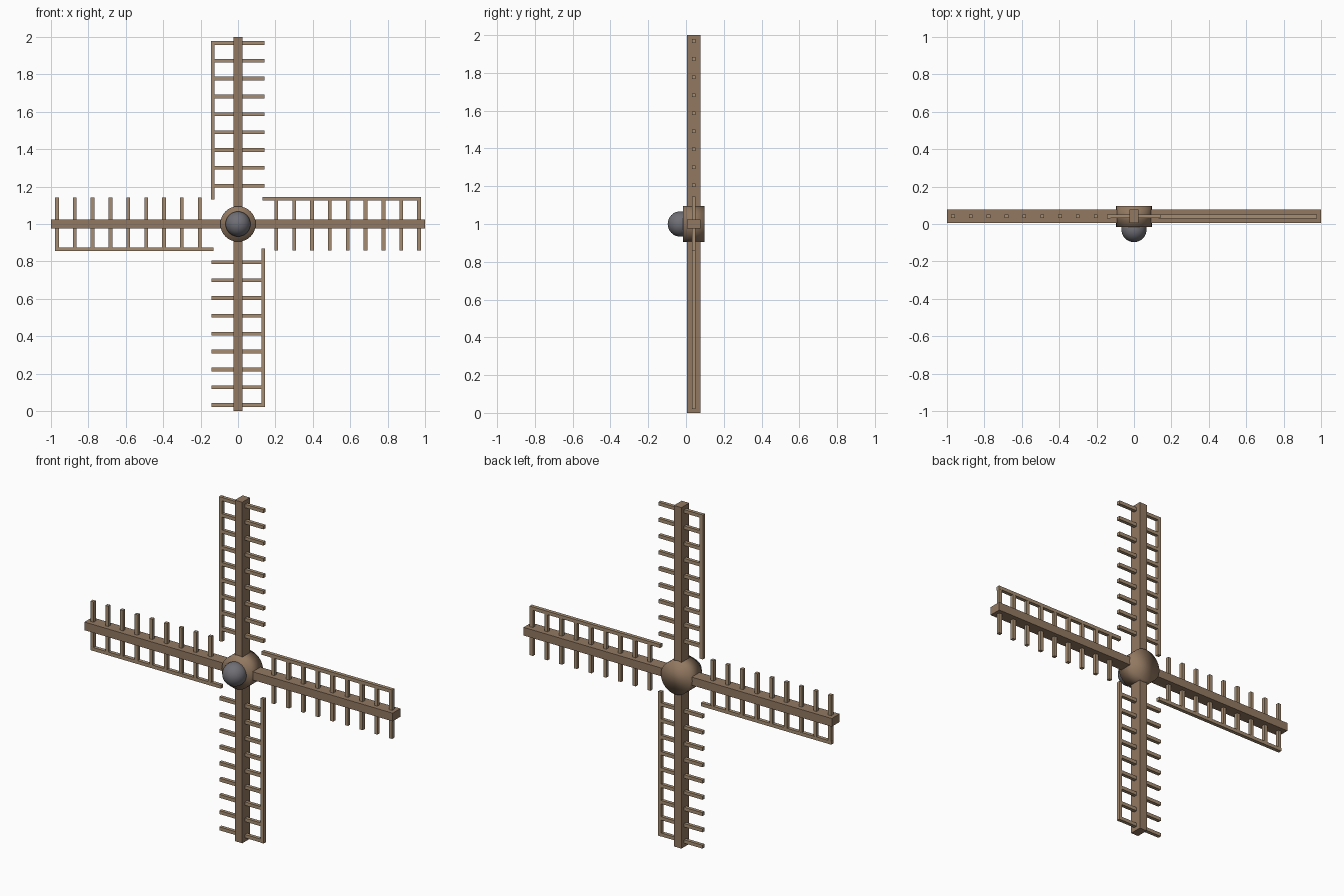
import bpy, bmesh
from math import pi
from mathutils import Matrix, Vector

if "Cube" in bpy.data.objects:
    bpy.data.objects.remove(bpy.data.objects["Cube"])

CY = 0.041  # depth of the sail plane


def material(name, color):
    m = bpy.data.materials.new(name)
    m.diffuse_color = (*color, 1)
    m.use_nodes = True
    m.node_tree.nodes["Principled BSDF"].inputs["Base Color"].default_value = m.diffuse_color
    return m


wood = material("dark_wood", (0.29, 0.19, 0.12))
lath = material("light_wood", (0.38, 0.27, 0.17))
metal = material("grey_metal", (0.16, 0.16, 0.18))


def finish(name, bm, mat, smooth=False):
    bmesh.ops.recalc_face_normals(bm, faces=bm.faces)
    me = bpy.data.meshes.new(name)
    bm.to_mesh(me)
    bm.free()
    me.materials.append(mat)
    for p in me.polygons:
        p.use_smooth = smooth
    ob = bpy.data.objects.new(name, me)
    bpy.context.collection.objects.link(ob)
    return ob


def add_box(bm, lo, hi):
    lo, hi = Vector(lo), Vector(hi)
    mat = Matrix.Translation((lo + hi) / 2) @ Matrix.Diagonal((*(hi - lo), 1))
    bmesh.ops.create_cube(bm, size=1, matrix=mat)


# Four sails: each is modelled pointing up, then turned about the hub axis
for i, side in enumerate(("top", "right", "bottom", "left")):
    turn = Matrix.Translation((0, CY, 1)) @ Matrix.Rotation(i * pi / 2, 4, 'Y')

    # Main spar
    bm = bmesh.new()
    add_box(bm, (-0.024, -0.036, 0.02), (0.024, 0.036, 1.0))
    bm.transform(turn)
    finish(side + "_spar", bm, wood)

    # Nine cross rungs
    bm = bmesh.new()
    for k in range(9):
        z = 0.205 + k * 0.0954
        add_box(bm, (-0.143, -0.01, z - 0.01), (0.143, 0.01, z + 0.01))
    bm.transform(turn)
    finish(side + "_rungs", bm, lath)

    # Side rail joining the rungs on one edge
    bm = bmesh.new()
    add_box(bm, (-0.145, -0.0105, 0.132), (-0.125, 0.0105, 0.979))
    bm.transform(turn)
    finish(side + "_rail", bm, lath)

# Round hub, smooth all over
bm = bmesh.new()
bmesh.ops.create_cone(bm, cap_ends=True, segments=32, radius1=0.095, radius2=0.095,
                      depth=0.112,
                      matrix=Matrix.Translation((0, CY, 1)) @ Matrix.Rotation(pi / 2, 4, 'X'))
finish("hub", bm, wood, True)

# Ball cap on the front of the hub
bm = bmesh.new()
bmesh.ops.create_uvsphere(bm, u_segments=32, v_segments=16, radius=0.067,
                          matrix=Matrix.Translation((0, -0.03, 1)))
finish("hub_cap", bm, metal, True)
